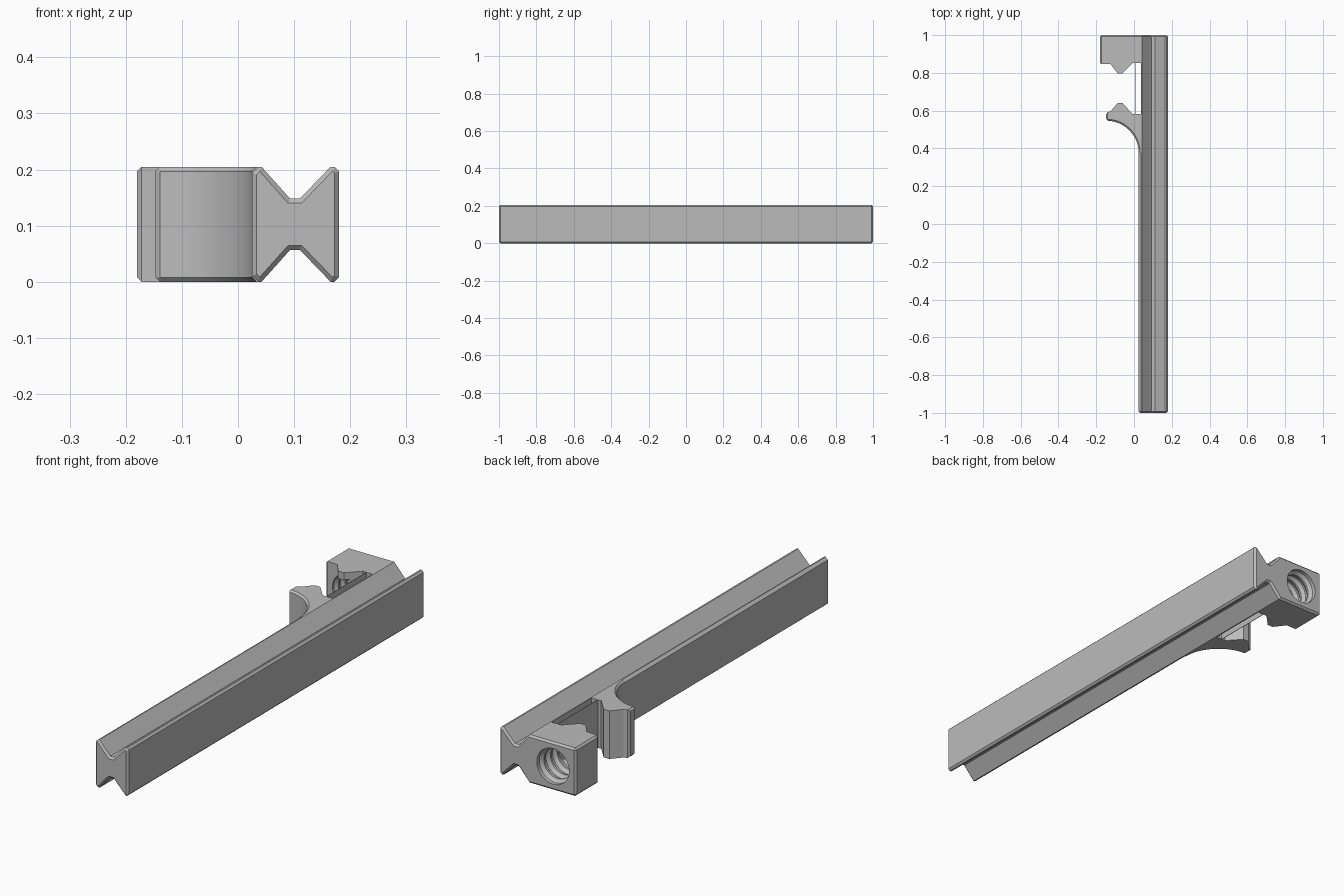
import bpy, bmesh, math
from mathutils import Vector

default = bpy.data.objects.get("Cube")
if default:
    bpy.data.objects.remove(default, do_unlink=True)

H = 0.205          # overall height
C = 0.008          # chamfer size

grey = bpy.data.materials.new("plain grey")
grey.use_nodes = True
grey.diffuse_color = (0.5, 0.5, 0.5, 1)
grey.node_tree.nodes["Principled BSDF"].inputs["Base Color"].default_value = (0.5, 0.5, 0.5, 1)


def prism(name, outline, direction, chamfered=None):
    """Extrude a closed outline and chamfer the edges picked by a rule."""
    bm = bmesh.new()
    face = bm.faces.new([bm.verts.new(p) for p in outline])
    ext = bmesh.ops.extrude_face_region(bm, geom=[face])
    moved = [v for v in ext["geom"] if isinstance(v, bmesh.types.BMVert)]
    bmesh.ops.translate(bm, vec=Vector(direction), verts=moved)
    bmesh.ops.recalc_face_normals(bm, faces=bm.faces)
    if chamfered:
        edges = [e for e in bm.edges if chamfered(e.verts[0].co, e.verts[1].co)]
        bmesh.ops.bevel(bm, geom=edges, offset=C, segments=1, profile=0.5, affect='EDGES')
    return finish(name, bm)


def finish(name, bm):
    mesh = bpy.data.meshes.new(name)
    bm.to_mesh(mesh)
    bm.free()
    mesh.materials.append(grey)
    obj = bpy.data.objects.new(name, mesh)
    bpy.context.collection.objects.link(obj)
    return obj


def cut(obj, cutter):
    mod = obj.modifiers.new("cut", 'BOOLEAN')
    mod.operation = 'DIFFERENCE'
    mod.solver = 'EXACT'
    mod.object = cutter
    cutter.hide_render = True
    cutter.hide_set(True)


def smooth(obj, angle):
    bpy.ops.object.select_all(action='DESELECT')
    obj.select_set(True)
    bpy.context.view_layer.objects.active = obj
    bpy.ops.object.shade_smooth_by_angle(angle=math.radians(angle))


# Long rail with a V groove above and below
upper = [(0.025, H - 0.01), (0.037, H), (0.042, H), (0.093, 0.148),
         (0.11, 0.148), (0.165, H), (0.172, H), (0.18, H - 0.008)]
section = upper + [(x, H - z) for x, z in reversed(upper)]
rail = prism("rail", [(x, -1, z) for x, z in section], (0, 2, 0),
             lambda a, b: abs(a.y - b.y) < 1e-5)

# Recess in the rail between the two jaws
recess = prism("recess_cutter", [(x, y, -0.1) for x, y in
               ((0, 0.58), (0.037, 0.58), (0.037, 0.852), (0, 0.852))], (0, 0, 0.5))
cut(rail, recess)

# Thin web closing the recess
prism("recess_web", [(x, y, 0) for x, y in
      ((0.008, 0.575), (0.01, 0.575), (0.01, 0.857), (0.008, 0.857))], (0, 0, H))

# Fixed jaw block with a V ridge
block_outline = [(0.04, 1), (-0.18, 1), (-0.18, 0.846), (-0.124, 0.846), (-0.087, 0.798),
                 (-0.06, 0.798), (-0.008, 0.852), (0.04, 0.852)]
block = prism("jaw_block", [(x, y, 0) for x, y in block_outline], (0, 0, H),
              lambda a, b: (a.x < -0.17 and b.x < -0.17) or (a.y > 0.99 and b.y > 0.99
                            and abs(a.z - b.z) < 1e-5))

# Threaded hole through the block, turned as a stack of rings
N = 40
pitch = 0.045
stations = [(0.75, 0.064)]
for i in range(5):
    y = 0.79 + i * pitch
    stations += [(y, 0.064), (y + 0.3 * pitch, 0.076),
                 (y + 0.5 * pitch, 0.076), (y + 0.8 * pitch, 0.064)]
stations = stations[:-1] + [(1.05, 0.076)]
bm = bmesh.new()
rings = [[bm.verts.new((-0.073 + r * math.cos(2 * math.pi * k / N), y,
                        H / 2 + r * math.sin(2 * math.pi * k / N))) for k in range(N)]
         for y, r in stations]
for a, b in zip(rings, rings[1:]):
    for k in range(N):
        bm.faces.new((a[k], a[(k + 1) % N], b[(k + 1) % N], b[k]))
bm.faces.new(rings[0])
bm.faces.new(rings[-1])
bmesh.ops.recalc_face_normals(bm, faces=bm.faces)
cut(block, finish("thread_cutter", bm))
smooth(block, 20)

# Curved spring jaw with a matching V ridge
center, radius = Vector((-0.147, 0.375)), 0.172
arc = []
for i in range(19):
    t = math.pi / 2 * i / 18
    arc.append((center.x + radius * math.cos(t), center.y + radius * math.sin(t)))
hook_outline = arc + [(-0.147, 0.59), (-0.124, 0.597), (-0.087, 0.64), (-0.06, 0.64),
                      (-0.008, 0.582), (0.04, 0.582), (0.04, 0.375)]


def on_arc(p):
    return abs((p.xy - center).length - radius) < 1e-4


hook = prism("spring_jaw", [(x, y, 0) for x, y in hook_outline], (0, 0, H),
             lambda a, b: (on_arc(a) and on_arc(b) and abs(a.z - b.z) < 1e-5)
             or (a.x < -0.14 and b.x < -0.14))
smooth(hook, 20)
